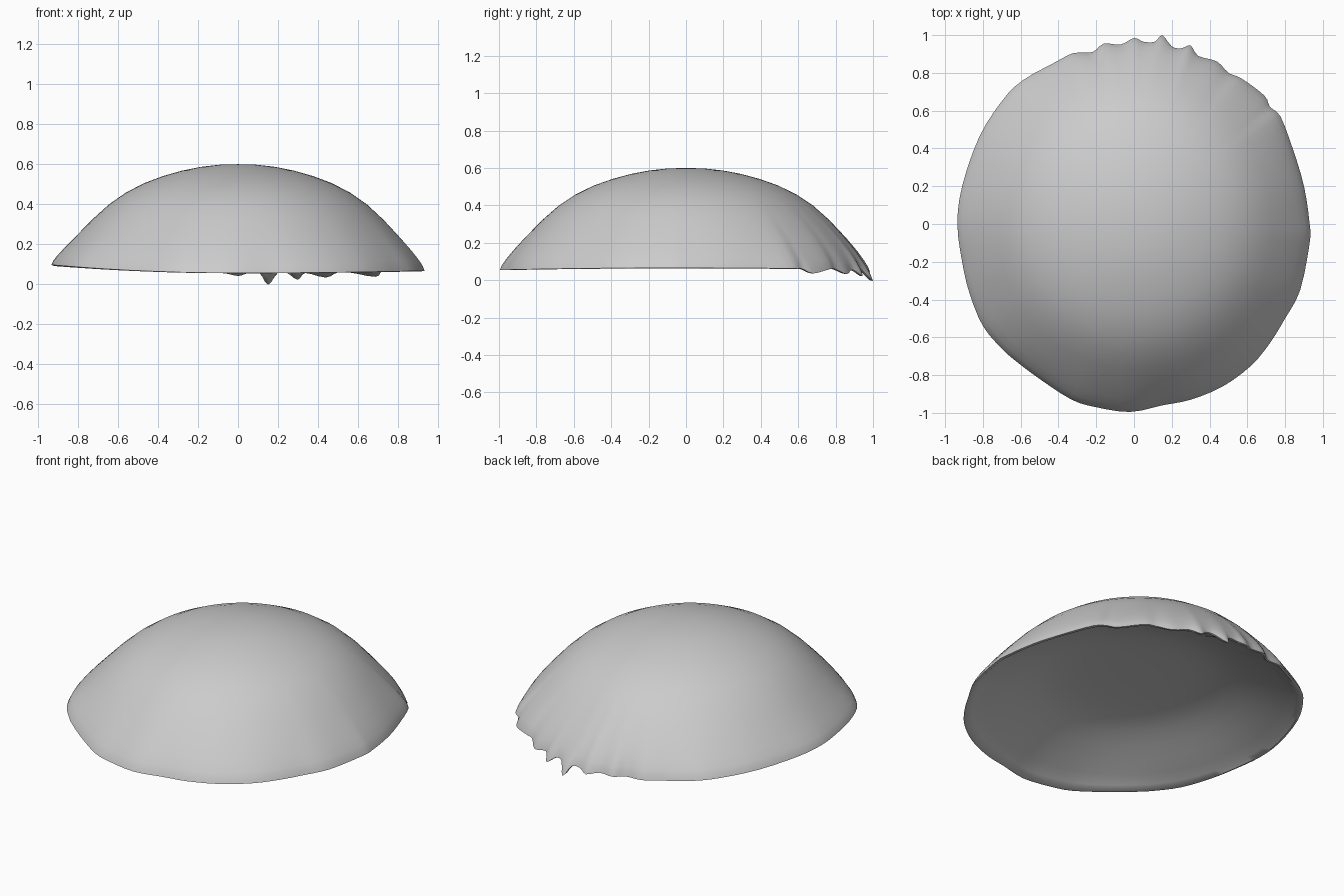
import bpy, bmesh, math
from mathutils import Vector

if "Cube" in bpy.data.objects:
    bpy.data.objects.remove(bpy.data.objects["Cube"])

# Rim outline, counter-clockwise from the right side
RIM = [(.93, 0), (.90, .2), (.84, .4), (.775, .57), (.72, .62), (.69, .68), (.57, .77),
       (.50, .80), (.44, .86), (.34, .89), (.30, .945), (.25, .93), (.20, .94), (.15, 1.0),
       (.11, .965), (.05, .965), (0, .985), (-.07, .95), (-.16, .955), (-.22, .91),
       (-.32, .905), (-.41, .86), (-.59, .76), (-.70, .65), (-.82, .46), (-.91, .2),
       (-.935, 0), (-.91, -.2), (-.87, -.37), (-.80, -.54), (-.70, -.66), (-.62, -.73),
       (-.50, -.82), (-.33, -.93), (-.20, -.97), (-.02, -.995), (.15, -.96), (.30, -.93),
       (.47, -.86), (.62, -.75), (.72, -.63), (.80, -.50), (.88, -.35), (.93, -.1)]
# How far each hanging drip falls below the rim, by rim point index
DRIPS = {5: .025, 8: .025, 10: .035, 13: .06, 16: .015}
# (fraction of radius, fraction of height) from the crown out to the lip
OUTER = [(.1, .995), (.2, .975), (.3, .94), (.4, .89), (.5, .825), (.6, .735), (.69, .625),
         (.78, .48), (.87, .31), (.93, .19), (.97, .10), (.99, .045), (1, 0)]
# Shallow hollow underneath, from the lip to the centre
INNER = [(.985, -.005), (.95, .04), (.88, .10), (.78, .18), (.68, .255), (.58, .32),
         (.48, .365), (.36, .39), (.24, .40), (.12, .405)]
TOP = 0.6


def rim_point(i):
    x, y = RIM[i % len(RIM)]
    z = .055 + .03 * x * x - .017 * x * abs(x) - DRIPS.get(i % len(RIM), 0)
    return Vector((x, y, z))


def smooth_rim(steps=3):
    """Rounded loop through the rim points."""
    pts = []
    for i in range(len(RIM)):
        a, b, c, d = (rim_point(i + k) for k in (-1, 0, 1, 2))
        for s in range(steps):
            t = s / steps
            pts.append(b + .5 * t * (c - a + t * (2 * a - 5 * b + 4 * c - d
                                                  + t * (3 * (b - c) + d - a))))
    return pts


def ring(bm, rim, frac, height):
    """One loop: an even ellipse near the crown, the uneven rim near the lip."""
    verts = []
    w = frac ** 8
    for p in rim:
        a = math.atan2(p.y, p.x)
        oval = .935 * .985 / math.hypot(.985 * math.cos(a), .935 * math.sin(a))
        r = frac * (oval + (math.hypot(p.x, p.y) - oval) * w)
        base = .065 + (p.z - .065) * w
        verts.append(bm.verts.new((r * math.cos(a), r * math.sin(a),
                                   base + (TOP - base) * height)))
    return verts


# Domed cap with a hollow underside
rim = smooth_rim()
bm = bmesh.new()
loops = [ring(bm, rim, *row) for row in OUTER + INNER]
n = len(rim)
for lo, hi in zip(loops, loops[1:]):
    for i in range(n):
        j = (i + 1) % n
        bm.faces.new((lo[i], hi[i], hi[j], lo[j]))
crown = bm.verts.new((0, 0, TOP))
hollow = bm.verts.new((0, 0, .065 + (TOP - .065) * .405))
for i in range(n):
    j = (i + 1) % n
    bm.faces.new((crown, loops[0][i], loops[0][j]))
    bm.faces.new((hollow, loops[-1][j], loops[-1][i]))
bmesh.ops.recalc_face_normals(bm, faces=bm.faces)

mesh = bpy.data.meshes.new("dome_cap")
bm.to_mesh(mesh)
bm.free()
cap = bpy.data.objects.new("dome_cap", mesh)
bpy.context.collection.objects.link(cap)

grey = bpy.data.materials.new("light_grey")
grey.diffuse_color = (.6, .6, .6, 1)
grey.use_nodes = True
grey.node_tree.nodes["Principled BSDF"].inputs["Base Color"].default_value = grey.diffuse_color
mesh.materials.append(grey)

bpy.context.view_layer.objects.active = cap
cap.select_set(True)
bpy.ops.object.shade_smooth_by_angle(angle=math.radians(50))
